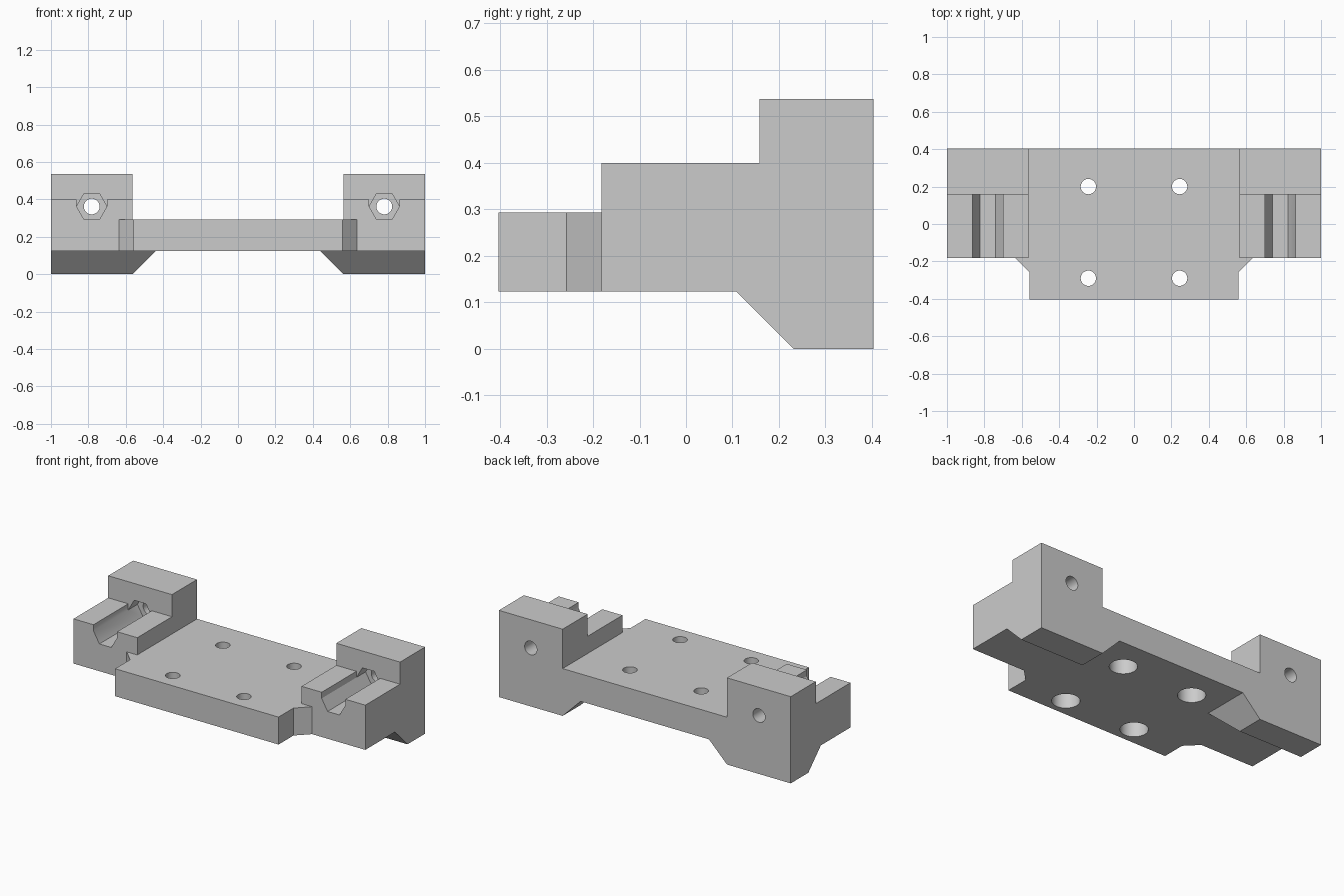
import bpy, math
from mathutils import Matrix

cube = bpy.data.objects.get("Cube")
if cube:
    bpy.data.objects.remove(cube, do_unlink=True)

GREY = (0.6, 0.6, 0.6, 1)
mat = bpy.data.materials.new("plain grey")
mat.use_nodes = True
mat.diffuse_color = GREY
mat.node_tree.nodes["Principled BSDF"].inputs["Base Color"].default_value = GREY


def loft(name, start, end):
    """Solid between two matching rings of 3D points."""
    n = len(start)
    faces = [tuple(range(n)), tuple(range(n, 2 * n))]
    faces += [(i, (i + 1) % n, n + (i + 1) % n, n + i) for i in range(n)]
    me = bpy.data.meshes.new(name)
    me.from_pydata(start + end, [], faces)
    ob = bpy.data.objects.new(name, me)
    bpy.context.collection.objects.link(ob)
    me.materials.append(mat)
    bpy.context.view_layer.objects.active = ob
    bpy.ops.object.mode_set(mode='EDIT')
    bpy.ops.mesh.select_all(action='SELECT')
    bpy.ops.mesh.normals_make_consistent(inside=False)
    bpy.ops.object.mode_set(mode='OBJECT')
    return ob


def prism(name, pts, axis, lo, hi):
    """Extrude a 2D outline along the given axis (0 x, 1 y, 2 z)."""
    def ring(v):
        out = []
        for p in pts:
            q = list(p)
            q.insert(axis, v)
            out.append(tuple(q))
        return out
    return loft(name, ring(lo), ring(hi))


def circle(cx, cy, r, n=40):
    return [(cx + r * math.cos(math.tau * i / n),
             cy + r * math.sin(math.tau * i / n)) for i in range(n)]


def combine(body, tool, op):
    mod = body.modifiers.new(op, 'BOOLEAN')
    mod.operation, mod.object, mod.solver = op, tool, 'EXACT'
    bpy.context.view_layer.objects.active = body
    bpy.ops.object.modifier_apply(modifier=mod.name)
    bpy.data.objects.remove(tool, do_unlink=True)


BASE, DECK, STEP, TOP = 0.123, 0.293, 0.4, 0.537
INNER, FRONT, WALL, BACK = 0.563, -0.182, 0.158, 0.403
NUT_X, NUT_Z, NUT_R = 0.782, 0.362, 0.081

# Deck plate with small gussets flaring into the side blocks
half = [(0.56, -BACK), (0.56, -0.257), (0.635, FRONT), (0.635, BACK)]
body = prism("mounting_bracket", half + [(-x, y) for x, y in reversed(half)], 2, BASE, DECK)

for s in (1, -1):
    # Stepped side block
    block = [(FRONT, BASE), (BACK, BASE), (BACK, TOP), (WALL, TOP), (WALL, STEP), (FRONT, STEP)]
    lo, hi = sorted((s * INNER, s))
    combine(body, prism("side_block", block, 0, lo, hi), 'UNION')

    # Foot sloping on its front and inner sides
    def rect(x, y, z):
        return [(s * x, y, z), (s, y, z), (s, BACK, z), (s * x, BACK, z)]
    combine(body, loft("foot", rect(0.44, 0.108, BASE), rect(INNER, 0.231, 0)), 'UNION')

for s in (1, -1):
    # Hexagonal nut pocket, open channel above it, and bolt hole
    cx = s * NUT_X
    hexagon = circle(cx, NUT_Z, NUT_R, 6)
    combine(body, prism("nut_pocket", hexagon, 1, -0.5, WALL + 0.09), 'DIFFERENCE')
    slot = [(cx - NUT_R, NUT_Z), (cx + NUT_R, NUT_Z), (cx + NUT_R, 0.5), (cx - NUT_R, 0.5)]
    combine(body, prism("nut_channel", slot, 1, -0.5, WALL), 'DIFFERENCE')
    combine(body, prism("bolt_hole", circle(cx, NUT_Z, 0.042), 1, -0.5, 0.5), 'DIFFERENCE')

    # Deck screw holes, counterbored from below
    for y in (0.2, -0.29):
        x = s * 0.244
        combine(body, prism("screw_hole", circle(x, y, 0.041), 2, 0, 0.5), 'DIFFERENCE')
        combine(body, prism("counterbore", circle(x, y, 0.078), 2, 0, BASE + 0.1), 'DIFFERENCE')

# Round holes smooth, everything else crisp
bpy.ops.object.select_all(action='DESELECT')
body.select_set(True)
bpy.context.view_layer.objects.active = body
bpy.ops.object.shade_smooth_by_angle(angle=math.radians(30))
